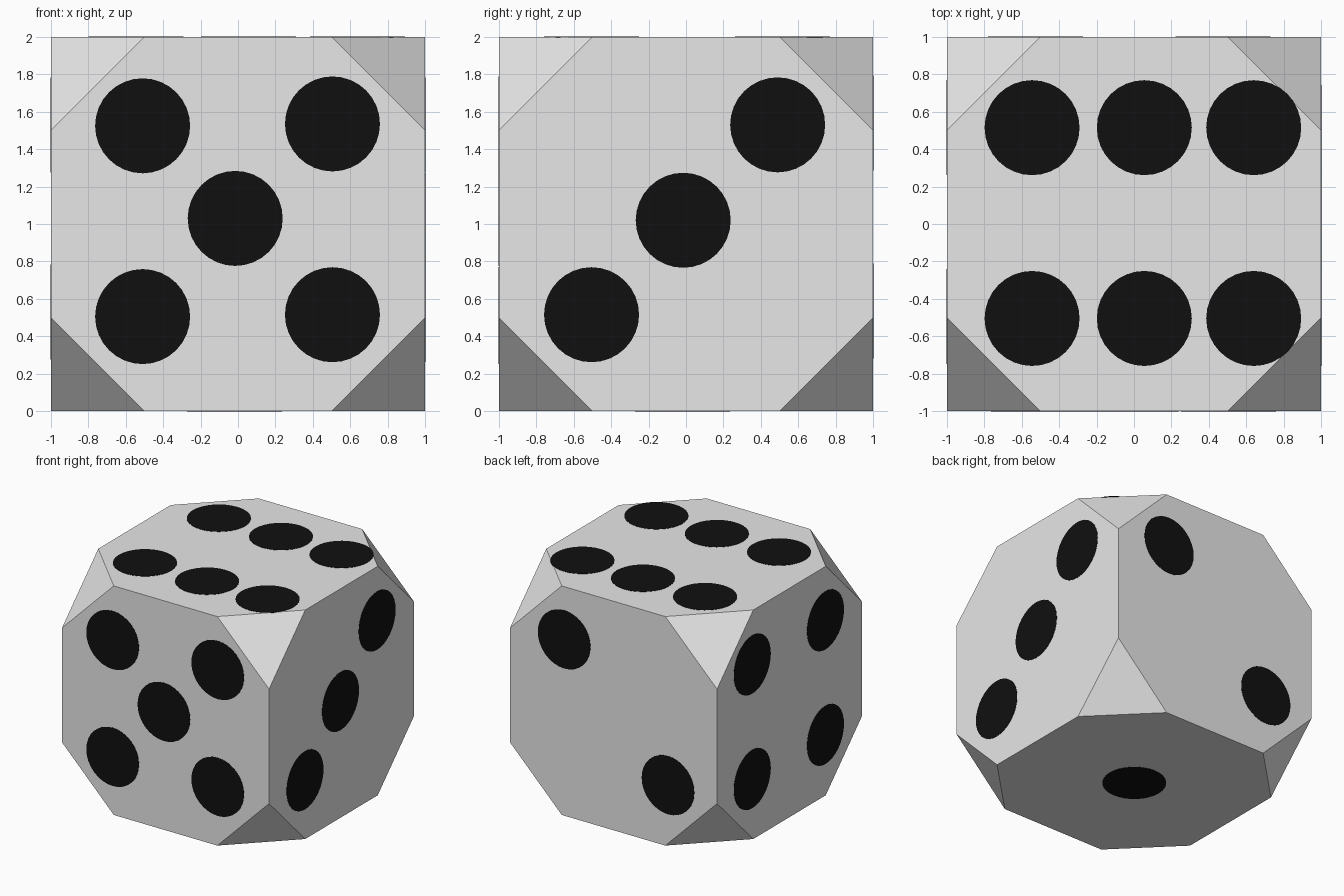
import bpy, bmesh
from itertools import product
from mathutils import Vector, Matrix

if "Cube" in bpy.data.objects:
    bpy.data.objects.remove(bpy.data.objects["Cube"])

PIP_RADIUS = 0.254
PLATE = 0.005          # pip plate thickness, half of it sunk into the body


def material(name, value):
    m = bpy.data.materials.new(name)
    m.diffuse_color = (value, value, value, 1)
    m.use_nodes = True
    m.node_tree.nodes["Principled BSDF"].inputs["Base Color"].default_value = m.diffuse_color
    return m


def make_object(name, bm, mat):
    bmesh.ops.recalc_face_normals(bm, faces=bm.faces)
    mesh = bpy.data.meshes.new(name)
    bm.to_mesh(mesh)
    bm.free()
    mesh.materials.append(mat)
    ob = bpy.data.objects.new(name, mesh)
    bpy.context.collection.objects.link(ob)
    return ob


white = material("off white", 0.8)
black = material("black", 0.005)

# Body: cube with all eight corners cut off
bm = bmesh.new()
bmesh.ops.create_cube(bm, size=2, matrix=Matrix.Translation((0, 0, 1)))
for signs in product((-1, 1), repeat=3):
    normal = Vector(signs)
    point = Vector((signs[0], signs[1], 1 + signs[2] * 0.5))
    geom = bm.verts[:] + bm.edges[:] + bm.faces[:]
    cut = bmesh.ops.bisect_plane(bm, geom=geom, plane_co=point,
                                 plane_no=normal, clear_outer=True)
    rim = [e for e in cut["geom_cut"] if isinstance(e, bmesh.types.BMEdge)]
    bmesh.ops.contextual_create(bm, geom=rim)
make_object("die_body", bm, white)

# Pips: face name -> (outward normal, pip centres)
top = [(x, y, 2) for x in (-0.545, 0.055, 0.64) for y in (-0.505, 0.515)]
front = [(-0.51, -1, 1.525), (0.505, -1, 1.535), (-0.015, -1, 1.03),
         (-0.51, -1, 0.505), (0.505, -1, 0.515)]
right = [(1, 0.49, 1.53), (1, -0.015, 1.02), (1, -0.505, 0.515)]
back = [(0.476, 1, 1.54), (-0.527, 1, 0.535)]
left = [(-1, y, z) for y in (-0.495, 0.515) for z in (0.53, 1.53)]
bottom = [(-0.02, -0.02, 0)]
sides = {
    "top": ((0, 0, 1), top), "bottom": ((0, 0, -1), bottom),
    "front": ((0, -1, 0), front), "back": ((0, 1, 0), back),
    "right": ((1, 0, 0), right), "left": ((-1, 0, 0), left),
}

for side, (normal, centres) in sides.items():
    turn = Vector((0, 0, 1)).rotation_difference(Vector(normal)).to_matrix().to_4x4()
    bm = bmesh.new()
    for c in centres:
        bmesh.ops.create_cone(bm, cap_ends=True, segments=32, depth=PLATE,
                              radius1=PIP_RADIUS, radius2=PIP_RADIUS,
                              matrix=Matrix.Translation(c) @ turn)
    make_object(side + "_pips", bm, black)
